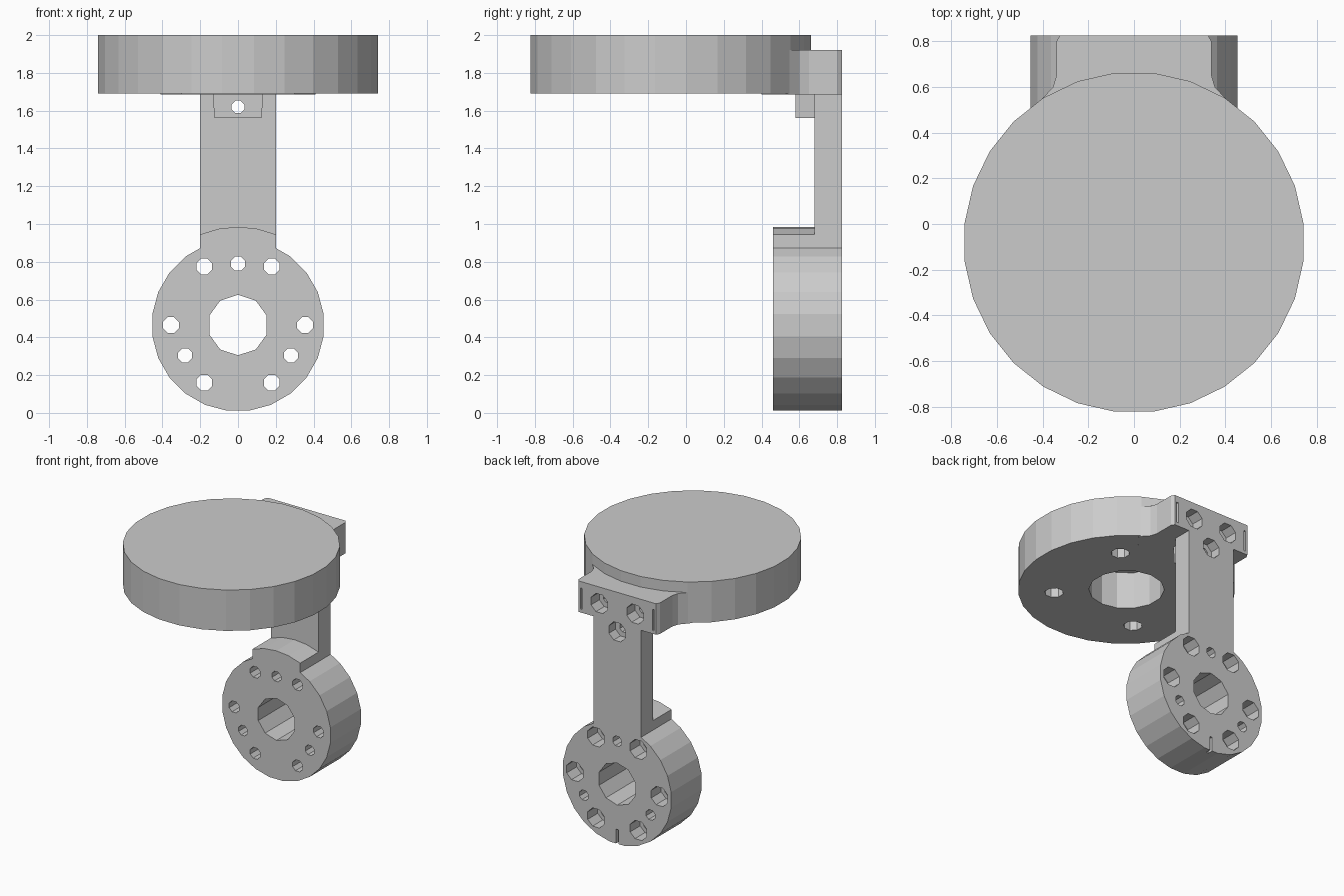
import bpy, bmesh
from math import sin, cos, pi, sqrt

if "Cube" in bpy.data.objects:
    bpy.data.objects.remove(bpy.data.objects["Cube"])

BACK = 0.825            # rear plane shared by hub, arm and mount
HUB = (0.0, 0.465)      # hub centre in x, z
DISC = (0.0, -0.08)     # disc centre in x, y


def prism(name, pts, axis, a, b):
    """Extrude a 2D outline along 'y' (points are x,z) or 'z' (points are x,y)."""
    bm = bmesh.new()
    place = (lambda u, v, t: (u, t, v)) if axis == 'y' else (lambda u, v, t: (u, v, t))
    lo = [bm.verts.new(place(u, v, a)) for u, v in pts]
    hi = [bm.verts.new(place(u, v, b)) for u, v in pts]
    bm.faces.new(lo)
    bm.faces.new(hi[::-1])
    n = len(pts)
    for i in range(n):
        j = (i + 1) % n
        bm.faces.new((lo[j], lo[i], hi[i], hi[j]))
    bmesh.ops.recalc_face_normals(bm, faces=bm.faces)
    me = bpy.data.meshes.new(name)
    bm.to_mesh(me)
    bm.free()
    ob = bpy.data.objects.new(name, me)
    bpy.context.collection.objects.link(ob)
    return ob


def ngon(c, r, n):
    return [(c[0] + r * cos(2 * pi * (i + 0.5) / n), c[1] + r * sin(2 * pi * (i + 0.5) / n))
            for i in range(n)]


def rect(x0, v0, x1, v1):
    return [(x0, v0), (x1, v0), (x1, v1), (x0, v1)]


def combine(target, other, op):
    other.hide_render = True
    m = target.modifiers.new(op, 'BOOLEAN')
    m.operation, m.solver, m.object = op, 'EXACT', other
    bpy.context.view_layer.objects.active = target
    bpy.ops.object.modifier_apply(modifier=m.name)
    bpy.data.objects.remove(other, do_unlink=True)


# Hub ring at the bottom
bracket = prism("arm_bracket", ngon(HUB, 0.457, 24), 'y', 0.46, BACK)

# Raised lip with an arched top in front of the arm
arch = [(x, HUB[1] + sqrt(0.52 ** 2 - x * x)) for x in (0.2, 0.1, 0.0, -0.1, -0.2)]
combine(bracket, prism("hub_lip", [(-0.2, 0.7), (0.2, 0.7)] + arch, 'y', 0.46, BACK), 'UNION')

# Upright arm
combine(bracket, prism("arm", rect(-0.2, 0.7, 0.2, 1.8), 'y', 0.68, BACK), 'UNION')

# Large disc on top
combine(bracket, prism("disc", ngon(DISC, 0.747, 28), 'z', 1.69, 2.0), 'UNION')

# Flared mount joining arm and disc
half = [(0.325, BACK), (0.34, 0.8), (0.34, 0.65), (0.355, 0.6), (0.41, 0.54), (0.3, 0.4)]
mount = half + [(-x, y) for x, y in reversed(half)]
combine(bracket, prism("mount", mount, 'z', 1.685, 1.92), 'UNION')

# Small screw tab below the disc
tab = [(-0.125, 1.56), (0.125, 1.56), (0.135, 1.72), (-0.135, 1.72)]
combine(bracket, prism("screw_tab", tab, 'y', 0.58, 0.7), 'UNION')

# Hub bore and plain through holes
combine(bracket, prism("bore", ngon(HUB, 0.16, 10), 'y', 0.3, 1.0), 'DIFFERENCE')
for c in [(0, 0.79), (-0.28, 0.305), (0.28, 0.305)]:
    combine(bracket, prism("pin_hole", ngon(c, 0.04, 8), 'y', 0.3, 1.0), 'DIFFERENCE')

# Counterbored bolt holes: six in the hub, three in the mount
bolts = [(s * x, z, 0.3, 0.12) for s in (-1, 1)
         for x, z in ((0.178, 0.775), (0.355, 0.465), (0.178, 0.16))]
bolts += [(0, 1.62, 0.5, 0.08), (-0.15, 1.795, 0.5, 0.1), (0.15, 1.795, 0.5, 0.1)]
for x, z, front, depth in bolts:
    r = 0.045 if z < 1 else 0.036
    combine(bracket, prism("bolt_hole", ngon((x, z), r, 8), 'y', front, 1.0), 'DIFFERENCE')
    combine(bracket, prism("bolt_head", ngon((x, z), 0.075, 8), 'y', BACK - depth, 1.0), 'DIFFERENCE')

# Blind recess and four screw holes under the disc
combine(bracket, prism("disc_bore", ngon(DISC, 0.26, 14), 'z', 1.5, 1.97), 'DIFFERENCE')
for x, y in [(a, b) for a in (-0.354, 0.354) for b in (-0.354, 0.354)]:
    hole = ngon((DISC[0] + x, DISC[1] + y), 0.065, 8)
    combine(bracket, prism("disc_hole", hole, 'z', 1.5, 1.97), 'DIFFERENCE')

# Thin slots in the rear face
for x0, z0, x1, z1 in [(-0.01, -0.1, 0.01, 0.12), (-0.31, 1.71, -0.295, 1.87), (0.295, 1.71, 0.31, 1.87)]:
    combine(bracket, prism("slot", rect(x0, z0, x1, z1), 'y', BACK - 0.04, 1.0), 'DIFFERENCE')
